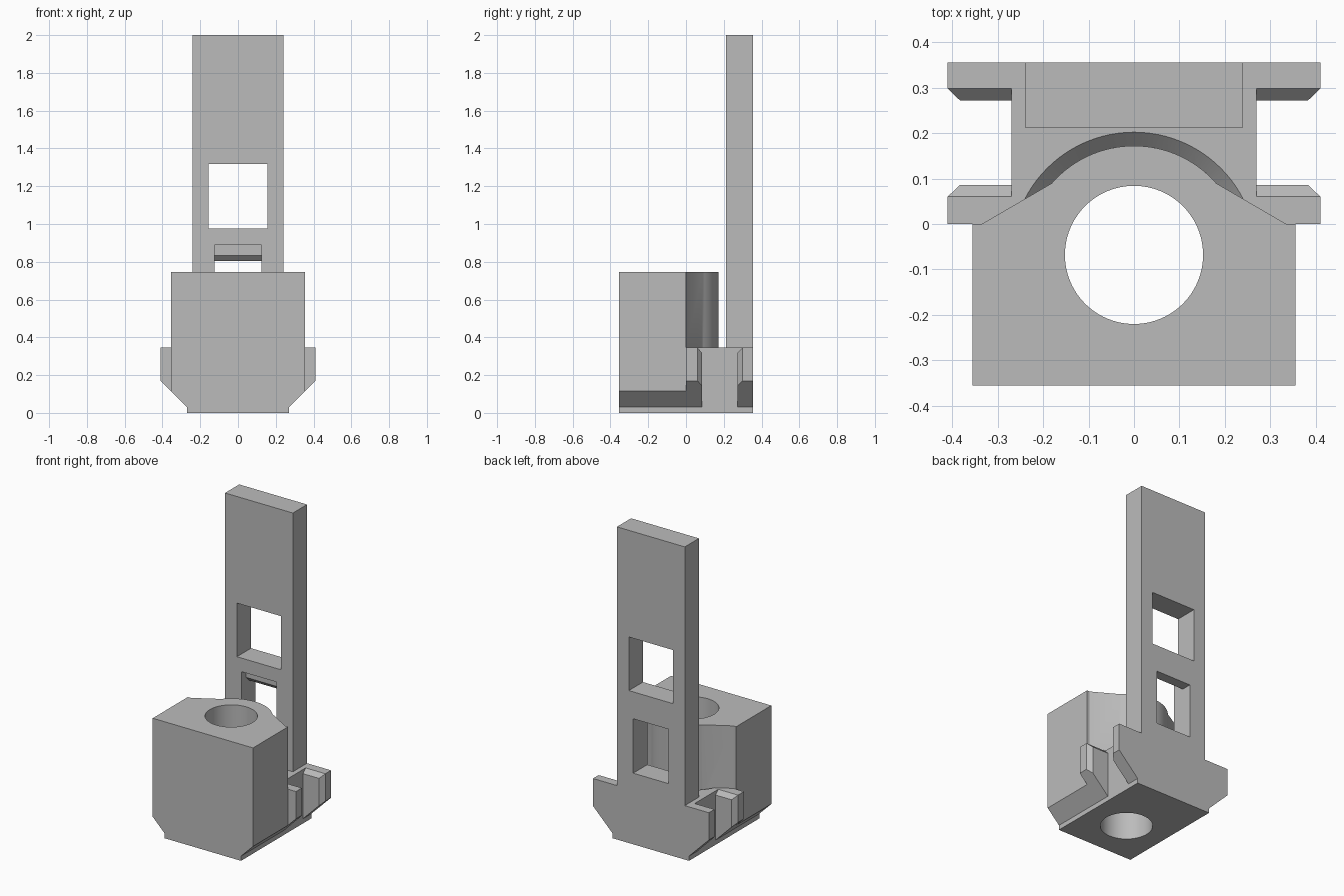
import bpy, bmesh, math
from mathutils import Vector

old = bpy.data.objects.get("Cube")
if old:
    bpy.data.objects.remove(old, do_unlink=True)

grey = bpy.data.materials.new("plain grey")
grey.use_nodes = True
grey.diffuse_color = (0.5, 0.5, 0.5, 1)
grey.node_tree.nodes["Principled BSDF"].inputs["Base Color"].default_value = (0.5, 0.5, 0.5, 1)


def loft(name, ring_a, ring_b):
    """Closed solid between two rings with equal point counts."""
    bm = bmesh.new()
    a = [bm.verts.new(p) for p in ring_a]
    b = [bm.verts.new(p) for p in ring_b]
    n = len(a)
    bm.faces.new(a)
    bm.faces.new(b)
    for i in range(n):
        j = (i + 1) % n
        bm.faces.new((a[i], a[j], b[j], b[i]))
    bmesh.ops.recalc_face_normals(bm, faces=bm.faces)
    mesh = bpy.data.meshes.new(name)
    bm.to_mesh(mesh)
    bm.free()
    mesh.materials.append(grey)
    ob = bpy.data.objects.new(name, mesh)
    bpy.context.collection.objects.link(ob)
    return ob


def along_x(name, yz, x0, x1):
    return loft(name, [(x0, y, z) for y, z in yz], [(x1, y, z) for y, z in yz])


def along_y(name, xz, y0, y1):
    return loft(name, [(x, y0, z) for x, z in xz], [(x, y1, z) for x, z in xz])


def box(name, x, y0, y1, z0, z1):
    return along_x(name, [(y0, z0), (y1, z0), (y1, z1), (y0, z1)], -x, x)


def circle(r, z, n=96):
    return [(r * math.cos(i * math.tau / n), HOLE_Y + r * math.sin(i * math.tau / n), z)
            for i in range(n)]


def combine(target, other, operation):
    """Boolean the other solid into the target, then discard it."""
    mod = target.modifiers.new(operation.lower(), 'BOOLEAN')
    mod.operation = operation
    mod.solver = 'EXACT'
    mod.object = other
    bpy.context.view_layer.objects.active = target
    bpy.ops.object.modifier_apply(modifier=mod.name)
    bpy.data.objects.remove(other, do_unlink=True)


HOLE_Y = -0.068
NECK_R = 0.24
HALF, BASE_TOP, BLOCK_TOP = 0.355, 0.345, 0.745

# Base with a bevelled groove around the neck
body = box("holder_body", 0.27, -0.1, HALF, 0, BASE_TOP)
groove = loft("groove_cutter", circle(NECK_R, BASE_TOP - 0.03), circle(NECK_R + 0.06, BASE_TOP + 0.03))
combine(body, groove, 'DIFFERENCE')

# Front block with chamfered lower corners
side = [(0.27, 0), (0.27, 0.03), (HALF, 0.115), (HALF, BLOCK_TOP)]
profile = side + [(-x, z) for x, z in reversed(side)]
combine(body, along_y("front_block", profile, -HALF, 0), 'UNION')

# Rounded neck behind the block
start, end = math.radians(41), math.radians(139)
arc = [(NECK_R * math.cos(t), HOLE_Y + NECK_R * math.sin(t))
       for t in [start + (end - start) * i / 32 for i in range(33)]]
plan = [(0.335, -0.05), (0.335, 0)] + arc + [(-0.335, 0), (-0.335, -0.05)]
neck = loft("neck", [(x, y, 0.25) for x, y in plan], [(x, y, BLOCK_TOP) for x, y in plan])
combine(body, neck, 'UNION')

# Side wings, each with a bevelled lip facing the channel
plate = [(0.24, 0.0), (0.27, 0.03), (0.41, 0.17), (0.41, BASE_TOP), (0.24, BASE_TOP)]
lip = [(0.24, 0.0), (0.27, 0.03), (0.383, 0.143), (0.383, 0.318), (0.24, 0.318)]
for s in (1, -1):
    for back, face, tip in ((0, 0.06, 0.086), (HALF, 0.298, 0.272)):
        wing = along_y("wing", [(s * x, z) for x, z in plate], back, face)
        combine(body, wing, 'UNION')
        edge = loft("wing_lip", [(s * x, face, z) for x, z in plate],
                    [(s * x, tip, z) for x, z in lip])
        combine(body, edge, 'UNION')

# Vertical round bore
combine(body, loft("bore_cutter", circle(0.152, -0.1), circle(0.152, 1)), 'DIFFERENCE')

# Tall rear post with two windows, the lower one having a stepped top
post = box("rear_post", 0.24, 0.212, HALF, BASE_TOP - 0.05, 2)
combine(post, box("upper_window_cutter", 0.156, 0.1, 0.5, 0.975, 1.318), 'DIFFERENCE')
latch = [(0.1, 0.455), (0.5, 0.455), (0.5, 0.803), (0.29, 0.803),
         (0.26, 0.833), (0.26, 0.888), (0.1, 0.888)]
combine(post, along_x("lower_window_cutter", latch, -0.125, 0.125), 'DIFFERENCE')
combine(body, post, 'UNION')

# Smooth the round walls and keep the edges sharp
bpy.ops.object.select_all(action='DESELECT')
body.select_set(True)
bpy.context.view_layer.objects.active = body
bpy.ops.object.shade_smooth_by_angle(angle=math.radians(20))
